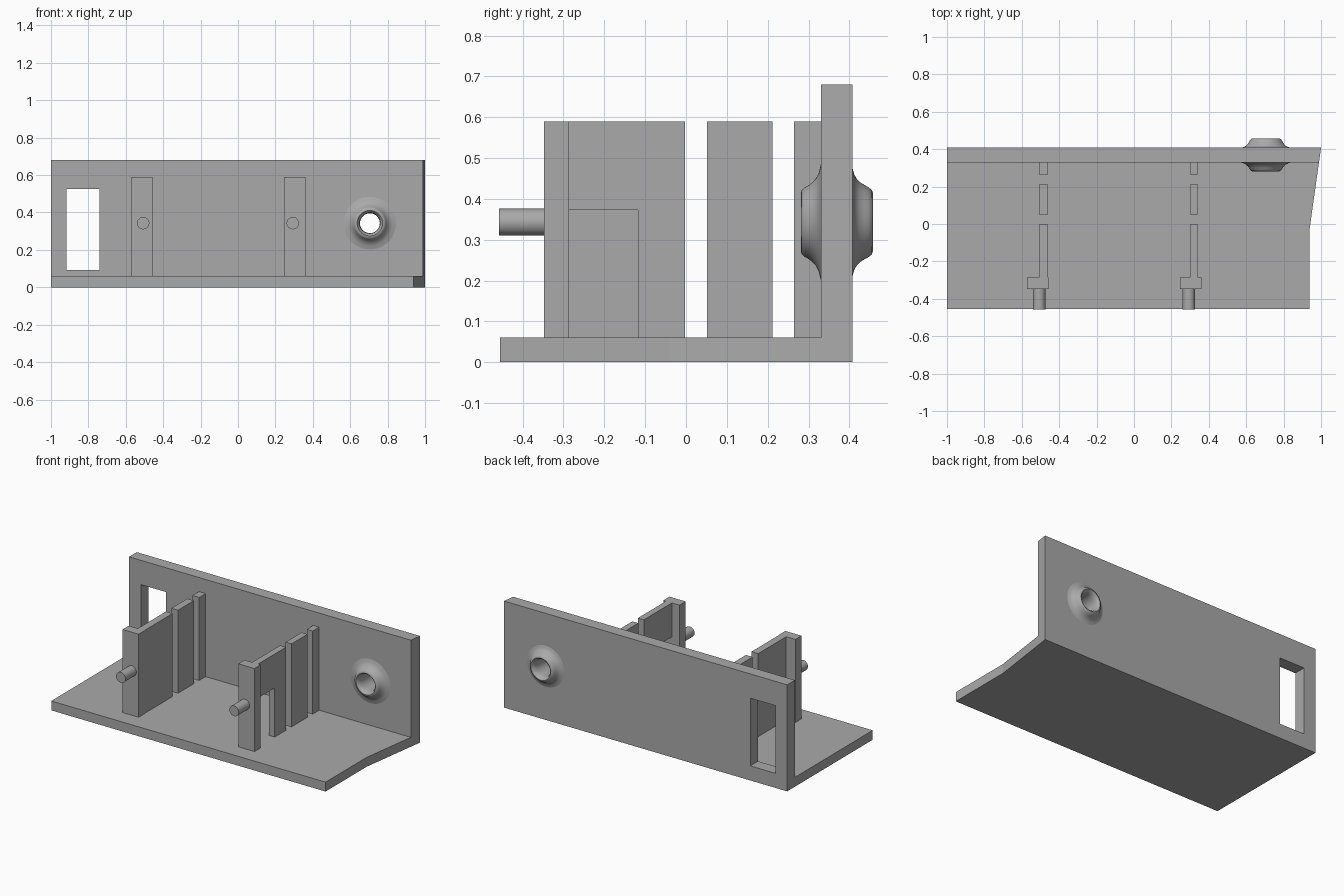
import bpy, bmesh, math
from mathutils import Matrix

cube = bpy.data.objects.get("Cube")
if cube:
    bpy.data.objects.remove(cube, do_unlink=True)

grey = bpy.data.materials.new("plain grey")
grey.use_nodes = True
colour = (0.4, 0.4, 0.4, 1)
grey.diffuse_color = colour
grey.node_tree.nodes["Principled BSDF"].inputs["Base Color"].default_value = colour


def finish(name, bm):
    bmesh.ops.recalc_face_normals(bm, faces=bm.faces)
    mesh = bpy.data.meshes.new(name)
    bm.to_mesh(mesh)
    bm.free()
    mesh.materials.append(grey)
    obj = bpy.data.objects.new(name, mesh)
    bpy.context.collection.objects.link(obj)
    return obj


def prism(name, points, axis, low, high):
    """Extrude a flat outline along x ((y, z) points) or z ((x, y) points)."""
    bm = bmesh.new()
    place = (lambda a, b, t: (t, a, b)) if axis == "x" else (lambda a, b, t: (a, b, t))
    face = bm.faces.new([bm.verts.new(place(a, b, low)) for a, b in points])
    new = bmesh.ops.extrude_face_region(bm, geom=[face])["geom"]
    shift = place(0, 0, high - low)
    bmesh.ops.translate(bm, vec=shift, verts=[v for v in new if isinstance(v, bmesh.types.BMVert)])
    return finish(name, bm)


def box(name, x0, x1, y0, y1, z0, z1):
    return prism(name, [(x0, y0), (x1, y0), (x1, y1), (x0, y1)], "z", z0, z1)


def cylinder(name, x, z, radius, y0, y1):
    bm = bmesh.new()
    turn = Matrix.Translation((x, (y0 + y1) / 2, z)) @ Matrix.Rotation(math.pi / 2, 4, "X")
    bmesh.ops.create_cone(bm, cap_ends=True, segments=48, radius1=radius,
                          radius2=radius, depth=y1 - y0, matrix=turn)
    return finish(name, bm)


def smooth(obj, angle):
    bpy.ops.object.select_all(action="DESELECT")
    obj.select_set(True)
    bpy.context.view_layer.objects.active = obj
    bpy.ops.object.shade_smooth_by_angle(angle=math.radians(angle))


def cut(obj, cutter):
    mod = obj.modifiers.new("cut", "BOOLEAN")
    mod.operation, mod.solver, mod.object = "DIFFERENCE", "EXACT", cutter
    bpy.context.view_layer.objects.active = obj
    bpy.ops.object.modifier_apply(modifier=mod.name)
    bpy.data.objects.remove(cutter, do_unlink=True)


FLOOR, TOP = 0.06, 0.59
FRONT, WALL, BACK = -0.455, 0.33, 0.408
HUB_X, HUB_Z = 0.705, 0.343

# L-shaped bracket: floor and back wall, with a slanted end
bracket = prism("bracket", [(FRONT, 0), (BACK, 0), (BACK, 0.68), (WALL, 0.68),
                            (WALL, FLOOR), (FRONT, FLOOR)], "x", -1, 1)
cut(bracket, prism("end_cutter", [(0.937, -0.6), (0.937, -0.04), (1, BACK), (1.01, 0.5),
                                  (1.1, 0.5), (1.1, -0.6)], "z", -0.1, 0.8))
cut(bracket, box("window_cutter", -0.917, -0.74, 0.2, 0.5, 0.093, 0.525))
cut(bracket, cylinder("hub_cutter", HUB_X, HUB_Z, 0.09, 0.2, 0.5))

# Flared ring through the wall: closed (radius, y) section spun round the y axis
section = [(0.053, 0.33), (0.055, 0.305), (0.061, 0.288), (0.068, 0.281), (0.078, 0.283),
           (0.085, 0.291), (0.09, 0.3), (0.097, 0.309), (0.107, 0.318), (0.12, 0.325),
           (0.145, WALL + 0.001), (0.135, BACK - 0.001), (0.117, 0.412), (0.106, 0.418),
           (0.098, 0.426), (0.091, 0.437), (0.086, 0.446), (0.079, 0.455), (0.07, 0.458),
           (0.061, 0.451), (0.055, 0.434), (0.053, 0.41)]
bm = bmesh.new()
verts = [bm.verts.new((HUB_X + r, y, HUB_Z)) for r, y in section]
edges = [bm.edges.new((verts[i - 1], verts[i])) for i in range(len(verts))]
bmesh.ops.spin(bm, geom=verts + edges, cent=(HUB_X, 0, HUB_Z), axis=(0, 1, 0),
               angle=math.tau, steps=64, use_duplicate=False)
bmesh.ops.remove_doubles(bm, verts=bm.verts, dist=0.0001)
smooth(finish("flared_ring", bm), 50)

# Two rows of upright partitions, each with a front post and a peg
for side, post_x, web0, web1, notched in (("right", -0.572, -0.507, -0.46, False),
                                          ("left", 0.246, 0.3, 0.342, True)):
    front, web_front, web_back = -0.348, -0.286, -0.003
    box(side + "_post", post_x, post_x + 0.114, front, web_front, FLOOR, TOP)
    outline = [(web_front, FLOOR), (web_back, FLOOR), (web_back, TOP), (web_front, TOP)]
    if notched:
        outline = [(-0.118, FLOOR)] + outline[1:] + [(web_front, 0.373), (-0.118, 0.373)]
    prism(side + "_front_web", outline, "x", web0, web1)
    box(side + "_middle_web", web0, web1, 0.052, 0.212, FLOOR, TOP)
    box(side + "_rear_web", web0, web1, 0.265, WALL, FLOOR, TOP)
    smooth(cylinder(side + "_peg", post_x + 0.065 - 0.018 * notched, HUB_Z, 0.033, -0.458, front), 30)
